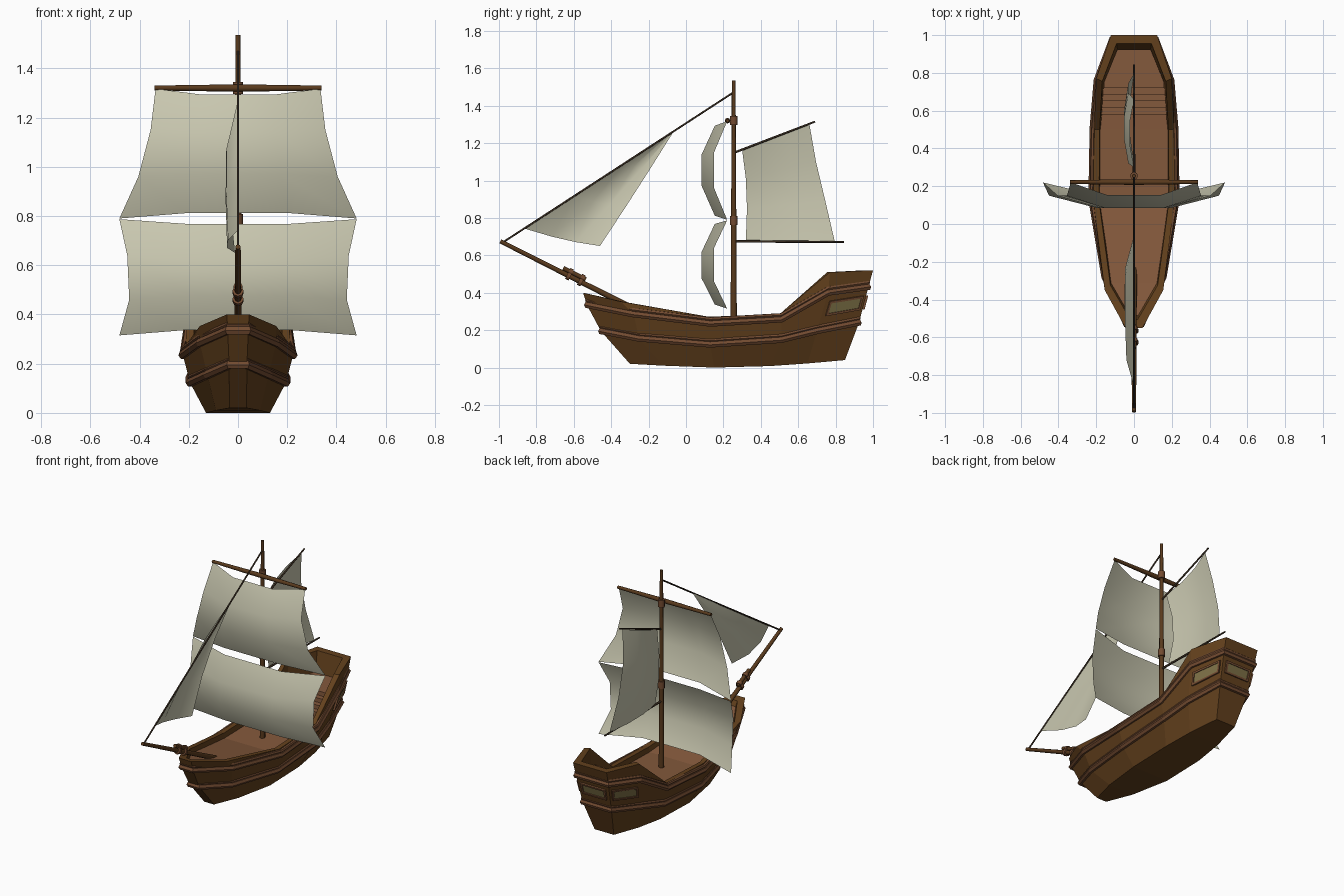
import bpy, bmesh, math
from mathutils import Vector

if "Cube" in bpy.data.objects:
    bpy.data.objects.remove(bpy.data.objects["Cube"])


def material(name, rgb):
    m = bpy.data.materials.new(name)
    m.diffuse_color = (*rgb, 1)
    m.use_nodes = True
    m.node_tree.nodes["Principled BSDF"].inputs["Base Color"].default_value = m.diffuse_color
    return m


HULL = material("dark_wood", (0.125, 0.052, 0.012))
TRIM = material("trim_wood", (0.17, 0.07, 0.03))
DECK = material("deck_wood", (0.23, 0.10, 0.045))
SPAR = material("spar_wood", (0.10, 0.042, 0.012))
ROPE = material("rope", (0.04, 0.025, 0.014))
SAIL = material("canvas", (0.58, 0.57, 0.43))
GLASS = material("glass", (0.20, 0.16, 0.06))


def mesh_object(name, verts, faces, mat, smooth=False):
    me = bpy.data.meshes.new(name)
    me.from_pydata([tuple(v) for v in verts], [], faces)
    bm = bmesh.new()
    bm.from_mesh(me)
    bmesh.ops.recalc_face_normals(bm, faces=bm.faces)
    for f in bm.faces:
        f.smooth = smooth
    bm.to_mesh(me)
    bm.free()
    me.materials.append(mat)
    ob = bpy.data.objects.new(name, me)
    bpy.context.collection.objects.link(ob)
    return ob


def rod(name, a, b, r1, r2, mat, sides=8):
    a, b = Vector(a), Vector(b)
    bpy.ops.mesh.primitive_cone_add(vertices=sides, radius1=r1, radius2=r2, depth=(b - a).length,
                                    location=(a + b) / 2,
                                    rotation=(b - a).to_track_quat('Z', 'Y').to_euler())
    ob = bpy.context.object
    ob.name = name
    ob.data.materials.append(mat)
    bpy.ops.object.shade_smooth_by_angle(angle=math.radians(50))
    return ob


def ring(half):
    """Full closed loop from half a plan outline, bow to stern then back."""
    return [Vector(p) for p in half] + [Vector((-x, y, z)) for x, y, z in reversed(half)]


# Hull: outlines (half width, y, z) from keel up to the rim, then down inside
bottom = [(.035, -.30, .02), (.09, -.12, .01), (.13, .15, 0), (.13, .45, .008), (.11, .65, .022), (.07, .85, .04)]
lower = [(.036, -.455, .195), (.125, -.25, .155), (.195, .13, .123), (.195, .51, .148), (.165, .70, .195), (.105, .925, .24)]
upper = [(.042, -.53, .335), (.155, -.28, .285), (.224, .13, .235), (.217, .51, .257), (.196, .76, .40), (.118, .975, .43)]
rim = [(.045, -.55, .40), (.155, -.35, .353), (.215, .12, .272), (.212, .50, .285), (.20, .77, .51), (.122, 1.0, .52)]
inner_rim = [(.02, -.505, .39), (.125, -.325, .35), (.185, .12, .272), (.182, .50, .285), (.168, .755, .51), (.092, .955, .52)]
inner_low = [(.02, -.47, .33), (.118, -.30, .29), (.18, .12, .215), (.177, .50, .225), (.152, .75, .25), (.085, .905, .25)]
loops = [ring(h) for h in (bottom, lower, upper, rim, inner_rim, inner_low)]
n = len(loops[0])
verts = [v for l in loops for v in l]
faces = [(k * n + i, k * n + (i + 1) % n, (k + 1) * n + (i + 1) % n, (k + 1) * n + i)
         for k in range(len(loops) - 1) for i in range(n)]
faces += [(i, i + 1, n - 2 - i, n - 1 - i) for i in range(n // 2 - 1)]
mesh_object("hull", verts, faces, HULL)

# Deck strip with stairs up to the stern deck
profile = [(.022, -.485, .36), (.122, -.315, .32), (.184, .12, .238), (.181, .50, .247), (.178, .58, .25)]
for s in range(5):
    y, z = .58 + .035 * s, .25 + .028 * (s + 1)
    profile += [(.172 - .003 * s, y, z), (.172 - .003 * s, y + .035, z)]
profile += [(.157, .755, .39), (.088, .925, .39)]
verts = [(s * w, y, z) for w, y, z in profile for s in (-1, 1)]
faces = [(2 * i, 2 * i + 1, 2 * i + 3, 2 * i + 2) for i in range(len(profile) - 1)]
mesh_object("deck", verts, faces, DECK)

# Rubbing rails wrapped round the hull: a stout strip with a thinner one above
for name, half, lift, r in (("lower_rail", lower, 0, .018), ("lower_rail_bead", lower, .022, .011),
                            ("upper_rail", upper, 0, .018), ("upper_rail_bead", upper, .024, .011)):
    cu = bpy.data.curves.new(name, 'CURVE')
    cu.dimensions = '3D'
    cu.bevel_depth = r
    cu.bevel_resolution = 1
    sp = cu.splines.new('POLY')
    pts = ring(half)
    sp.points.add(len(pts) - 1)
    for p, v in zip(sp.points, pts):
        p.co = (v.x, v.y, v.z + lift, 1)
    sp.use_cyclic_u = True
    cu.materials.append(TRIM)
    ob = bpy.data.objects.new(name, cu)
    bpy.context.collection.objects.link(ob)
    bpy.ops.object.select_all(action='DESELECT')
    ob.select_set(True)
    bpy.context.view_layer.objects.active = ob
    bpy.ops.object.convert(target='MESH')
    for p in bpy.context.object.data.polygons:
        p.use_smooth = False


# Stern windows: raised frame with a glass pane
def window(name, a, b, c, d, u0, u1):
    """a, b lower corners and d, c upper corners of the hull panel."""
    def at(u, v, out):
        return a.lerp(b, u).lerp(d.lerp(c, u), v) + normal * out
    normal = (b - a).cross(d - a).normalized()
    if normal.y < 0:
        normal.negate()
    def rect(m, out):
        e = m / (b - a).length
        return [at(u, v, out) for u, v in ((u0 + e, .38 + m * 5), (u1 - e, .38 + m * 5),
                                           (u1 - e, .77 - m * 5), (u0 + e, .77 - m * 5))]
    v = rect(0, -.012) + rect(0, .011) + rect(.012, .011) + rect(.012, .004)
    f = [(k * 4 + i, k * 4 + (i + 1) % 4, k * 4 + 4 + (i + 1) % 4, k * 4 + 4 + i)
         for k in range(3) for i in range(4)]
    mesh_object(name + "_frame", v, f, TRIM)
    mesh_object(name + "_glass", rect(.011, .005), [(0, 1, 2, 3)], GLASS)


lo, up = loops[1], loops[2]
for name, i, u0, u1 in (("right_window", 4, .1, .93), ("stern_window", 5, .1, .9), ("left_window", 6, .07, .9)):
    window(name, lo[i], lo[i + 1], up[i + 1], up[i], u0, u1)

# Mast, collars and spars
rod("mast", (0, .255, .22), (0, .255, 1.535), .017, .010, SPAR)
for z in (.785, 1.32):
    rod("mast_collar", (0, .255, z - .024), (0, .255, z + .024), .021, .021, TRIM)
rod("yard_left", (0, .222, 1.32), (-.34, .222, 1.32), .015, .010, SPAR)
rod("yard_right", (0, .222, 1.32), (.34, .222, 1.32), .015, .010, SPAR)
rod("gaff", (0, .26, 1.15), (0, .69, 1.315), .006, .005, ROPE)
rod("boom", (0, .26, .675), (0, .845, .671), .007, .005, ROPE)
rod("forestay", (0, -.975, .672), (0, .255, 1.472), .005, .005, ROPE)

# Bowsprit with its lashed upper spar
tip, heel = Vector((0, -.993, .675)), Vector((0, -.22, .285))
rod("bowsprit", tip, heel, .011, .016, SPAR)
along = (heel - tip).normalized()
lift = Vector((0, -along.z, along.y)) * .024
rod("upper_spar", tip + along * .365 + lift, tip + along * .50 + lift, .012, .012, SPAR)
for t in (.40, .47):
    rod("sprit_band", tip + along * t, tip + along * (t + .02), .023, .023, TRIM)
    rod("spar_band", tip + along * t + lift, tip + along * (t + .02) + lift, .018, .018, TRIM)


# Sails: coarse billowed grids with smooth shading
def sail(name, rows):
    w = len(rows[0])
    verts = [p for r in rows for p in r]
    faces = [(j * w + i, j * w + i + 1, (j + 1) * w + i + 1, (j + 1) * w + i)
             for j in range(len(rows) - 1) for i in range(w - 1)]
    return mesh_object(name, verts, faces, SAIL, True)


def square_sail(name, edge):
    """edge: (half width, outer y, outer z, middle z) from top to bottom."""
    sail(name, [[(-x, y, z), (-x * .43, y - .066, zm), (x * .43, y - .066, zm), (x, y, z)]
                for x, y, z, zm in edge])


square_sail("upper_square_sail", [(.335, .22, 1.317, 1.293), (.355, .15, 1.15, 1.14),
                                  (.405, .15, .96, .97), (.482, .22, .79, .812)])
square_sail("lower_square_sail", [(.482, .22, .787, .768), (.45, .15, .64, .62),
                                  (.442, .15, .46, .475), (.482, .22, .315, .337)])

# Fore-and-aft sail behind the mast
rows = []
for y0, z0, y1, z1, x in ((.30, 1.165, .66, 1.30, 0), (.32, 1.01, .695, 1.10, -.03),
                          (.326, .85, .745, .89, -.03), (.32, .678, .795, .675, 0)):
    rows.append([(x + dx, y0 + (y1 - y0) * t, z0 + (z1 - z0) * t)
                 for t, dx in ((0, 0), (.33, -.022), (.67, -.022), (1, 0))])
sail("aft_sail", rows)

# Triangular headsail on the forestay
head, tack, clew = Vector((0, -.06, 1.272)), Vector((0, -.86, .742)), Vector((-.012, -.46, .65))
rows = []
for j in range(1, 4):
    a, b = head.lerp(tack, j / 3), head.lerp(clew, j / 3)
    rows.append([a.lerp(b, t) + Vector((-d * (1 if j < 3 else .8), 0, -d * .2))
                 for t, d in ((0, 0), (.35, .045), (.68, .045), (1, .025 if j < 3 else 0))])
sail("headsail", [[head + (p - head) * .001 for p in rows[0]]] + rows)
